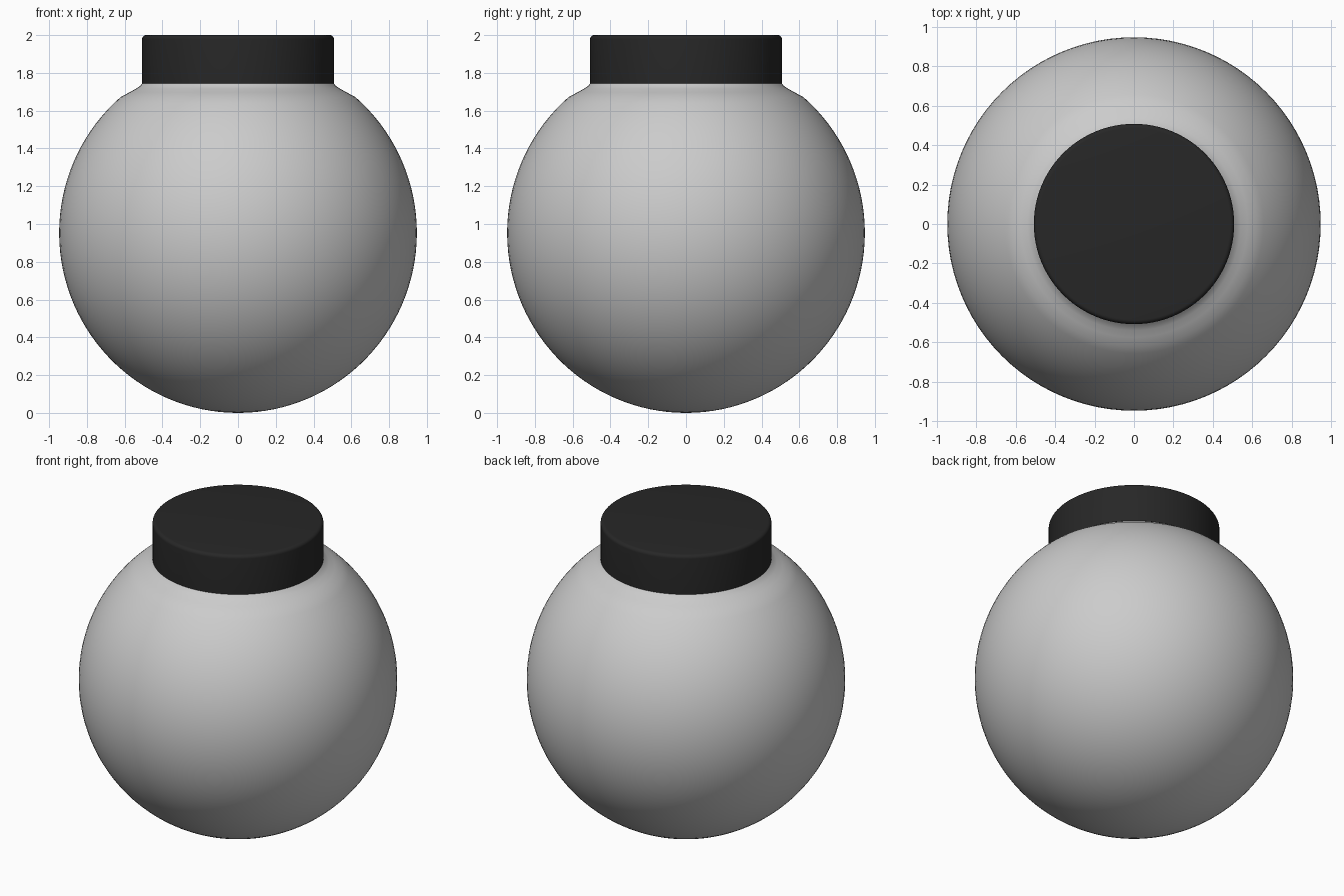
import bpy, bmesh
from math import sin, cos, pi, radians

if "Cube" in bpy.data.objects:
    bpy.data.objects.remove(bpy.data.objects["Cube"])

SEGMENTS = 96


def lathe(name, profile):
    """Spin an (r, z) profile around the z axis."""
    bm = bmesh.new()
    verts = [bm.verts.new((r, 0, z)) for r, z in profile]
    edges = [bm.edges.new(pair) for pair in zip(verts, verts[1:])]
    bmesh.ops.spin(bm, geom=verts + edges, cent=(0, 0, 0), axis=(0, 0, 1),
                   angle=2 * pi, steps=SEGMENTS)
    bmesh.ops.remove_doubles(bm, verts=bm.verts, dist=1e-5)
    bmesh.ops.recalc_face_normals(bm, faces=bm.faces)
    mesh = bpy.data.meshes.new(name)
    bm.to_mesh(mesh)
    bm.free()
    obj = bpy.data.objects.new(name, mesh)
    bpy.context.collection.objects.link(obj)
    bpy.ops.object.select_all(action='DESELECT')
    obj.select_set(True)
    bpy.context.view_layer.objects.active = obj
    bpy.ops.object.shade_smooth_by_angle(angle=radians(35))
    return obj


# Round jar body: nearly spherical, flaring softly into the neck
RADIUS, HALF_HEIGHT, STEPS = 0.947, 0.953, 48
ARC = radians(139)
body = [(RADIUS * sin(ARC * i / STEPS), HALF_HEIGHT * (1 - cos(ARC * i / STEPS)))
        for i in range(STEPS + 1)]
body += [(0.575, 1.697), (0.54, 1.716), (0.517, 1.732), (0.506, 1.746),
         (0.49, 1.76), (0.49, 1.9), (0, 1.9)]
lathe("jar_body", body)

# Black screw lid with a small rounded rim
LID_R, LID_BOTTOM, LID_TOP, ROUND = 0.508, 1.745, 2.0, 0.022
rim = [(LID_R - ROUND + ROUND * cos(a), LID_TOP - ROUND + ROUND * sin(a))
       for a in (pi / 2 * i / 6 for i in range(7))]
lid = lathe("lid", [(0, LID_BOTTOM), (LID_R, LID_BOTTOM)] + rim + [(0, LID_TOP)])

black = bpy.data.materials.new("black_plastic")
black.diffuse_color = (0.02, 0.02, 0.02, 1)
black.use_nodes = True
black.node_tree.nodes["Principled BSDF"].inputs["Base Color"].default_value = black.diffuse_color
lid.data.materials.append(black)
